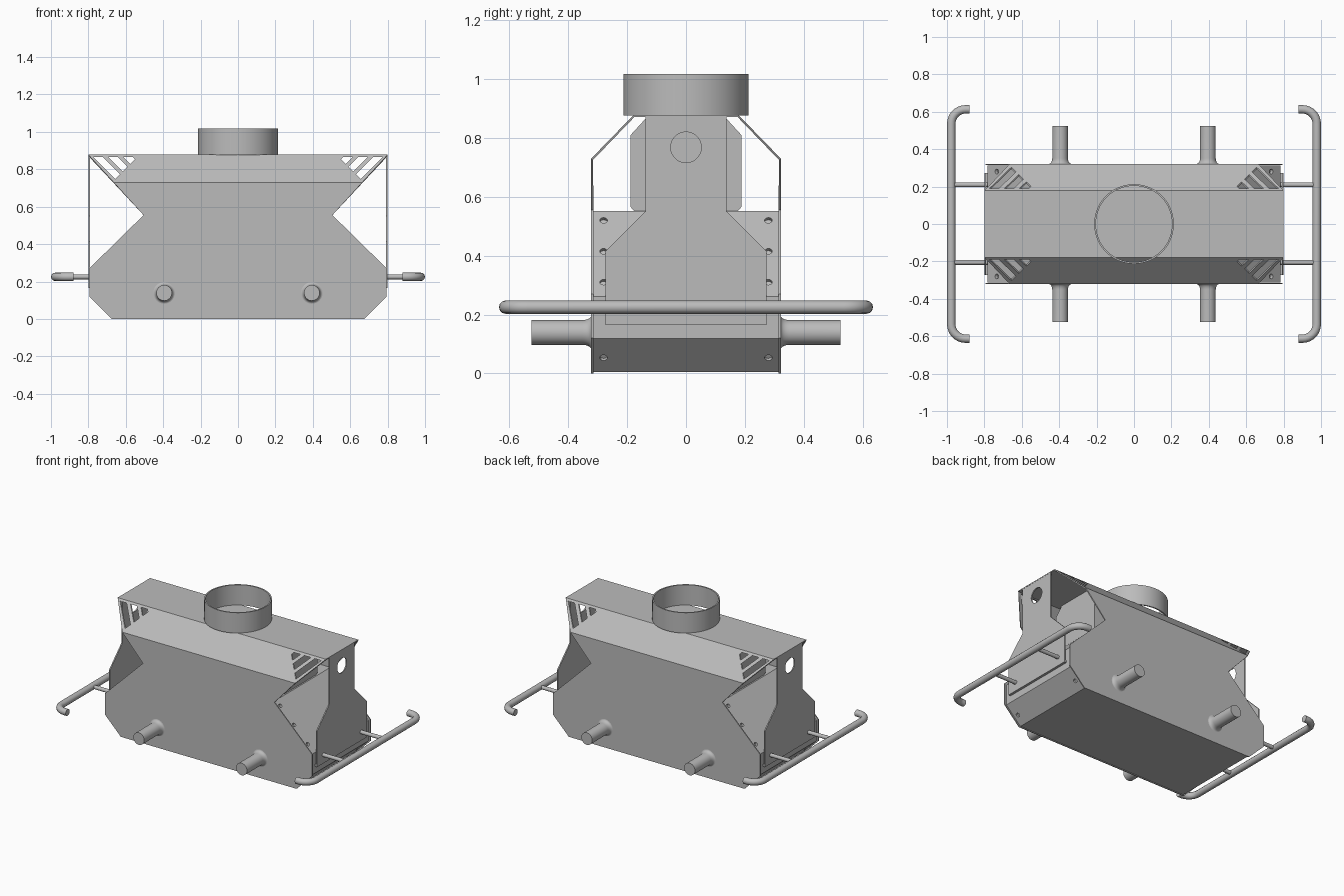
import bpy, bmesh, math
from mathutils import Vector

if "Cube" in bpy.data.objects:
    bpy.data.objects.remove(bpy.data.objects["Cube"])

grey = bpy.data.materials.new("sheet metal grey")
grey.use_nodes = True
colour = (0.5, 0.5, 0.5, 1)
grey.diffuse_color = colour
grey.node_tree.nodes["Principled BSDF"].inputs["Base Color"].default_value = colour


def finish(bm, name, smooth=False):
    bmesh.ops.remove_doubles(bm, verts=bm.verts, dist=1e-5)
    bmesh.ops.recalc_face_normals(bm, faces=bm.faces)
    mesh = bpy.data.meshes.new(name)
    bm.to_mesh(mesh)
    bm.free()
    mesh.materials.append(grey)
    ob = bpy.data.objects.new(name, mesh)
    bpy.context.collection.objects.link(ob)
    bpy.ops.object.select_all(action='DESELECT')
    ob.select_set(True)
    bpy.context.view_layer.objects.active = ob
    if smooth:
        bpy.ops.object.shade_smooth_by_angle(angle=math.radians(35))
    return ob


def face(bm, points):
    return bm.faces.new([bm.verts.new(p) for p in points])


def prism(bm, points, offset):
    """Extrude a polygon of 3D points by an offset."""
    ext = bmesh.ops.extrude_face_region(bm, geom=[face(bm, points)])
    verts = [v for v in ext["geom"] if isinstance(v, bmesh.types.BMVert)]
    bmesh.ops.translate(bm, vec=offset, verts=verts)


def lathe(name, profile, centre, axis, steps=48):
    """Spin a (radius, distance) profile about an axis through the centre."""
    bm = bmesh.new()
    turn = Vector((0, 0, 1)).rotation_difference(Vector(axis))
    verts = [bm.verts.new(turn @ Vector((r, 0, h)) + Vector(centre)) for r, h in profile]
    edges = [bm.edges.new(pair) for pair in zip(verts, verts[1:])]
    bmesh.ops.spin(bm, geom=verts + edges, cent=centre, axis=axis,
                   angle=math.tau, steps=steps)
    return finish(bm, name, True)


def apply_modifier(ob, kind, **settings):
    mod = ob.modifiers.new(kind.title(), kind)
    for key, value in settings.items():
        setattr(mod, key, value)
    bpy.context.view_layer.objects.active = ob
    bpy.ops.object.modifier_apply(modifier=mod.name)


def cut(ob, cutter):
    apply_modifier(ob, 'BOOLEAN', object=cutter, operation='DIFFERENCE', solver='EXACT')
    bpy.data.objects.remove(cutter)


def mirrored(half):
    return half + [(-x, z) for x, z in reversed(half)]


# Folded outer shell: front and back sheets, slopes and top
half = [(0.675, 0), (0.795, 0.12), (0.795, 0.27), (0.505, 0.555), (0.664, 0.73)]
bm = bmesh.new()
for s in (-1, 1):
    face(bm, [(x, s * 0.322, z) for x, z in mirrored(half)])
    face(bm, [(-0.664, s * 0.322, 0.73), (0.664, s * 0.322, 0.73),
              (0.8, s * 0.178, 0.878), (-0.8, s * 0.178, 0.878)])
face(bm, [(x, y, 0.878) for x, y in ((-0.8, -0.178), (0.8, -0.178), (0.8, 0.178), (-0.8, 0.178))])
shell = finish(bm, "outer_shell")
apply_modifier(shell, 'SOLIDIFY', thickness=0.007, offset=-1, use_even_offset=True)

# Diagonal vent slots in the shell corners
bm = bmesh.new()
for s in (-1, 1):
    for i in range(3):
        a = 0.093 + 0.08 * i
        b, top, k = a + 0.05, 0.866, 1.405
        slot = [(a - top, top), (b - top, top), ((b - k) / 2, (b + k) / 2), ((a - k) / 2, (a + k) / 2)]
        prism(bm, [(s * x, -0.5, z) for x, z in slot], (0, 1, 0))
cut(shell, finish(bm, "slot_cutter"))

# Lower body tucked between the sheets
body = [(0.668, 0.004), (0.782, 0.118), (0.782, 0.262), (0.49, 0.551)]
bm = bmesh.new()
prism(bm, [(x, -0.314, z) for x, z in mirrored(body)], (0, 0.628, 0))
lower_body = finish(bm, "lower_body")

# Bolt holes along the sloping end panels
bm = bmesh.new()
spots = [(0.52, 0.7), (0.415, 0.7), (0.31, 0.7), (0.053, -0.7)]
for z, tilt in spots:
    x = 0.782 - (z - 0.262) * 1.01 if tilt > 0 else 0.717
    for s in (-1, 1):
        for y in (-0.28, 0.28):
            spin = Vector((0, 0, 1)).rotation_difference(Vector((s, 0, tilt)))
            matrix = spin.to_matrix().to_4x4()
            matrix.translation = (s * x, y, z)
            bmesh.ops.create_cone(bm, cap_ends=True, segments=16, radius1=0.013,
                                  radius2=0.013, depth=0.03, matrix=matrix)
cut(lower_body, finish(bm, "bolt_cutter"))

# Inner housing under the top sheet
bm = bmesh.new()
housing = [(0.175, 0.55), (0.188, 0.565), (0.188, 0.81), (0.135, 0.868)]
prism(bm, [(-0.48, y, z) for y, z in mirrored(housing)], (0.96, 0, 0))
finish(bm, "inner_housing")

# End plates with a round hole
plate = [(0.273, 0.165), (0.273, 0.415), (0.138, 0.55), (0.138, 0.872)]
for side, s in (("left", 1), ("right", -1)):
    bm = bmesh.new()
    prism(bm, [(s * 0.799, y, z) for y, z in mirrored(plate)], (-s * 0.008, 0, 0))
    end_plate = finish(bm, side + "_end_plate")
    cut(end_plate, lathe("hole_cutter", [(0, -0.05), (0.052, -0.05), (0.052, 0.05), (0, 0.05)],
                         (s * 0.795, 0, 0.768), (1, 0, 0)))
    # Mounting foot joining the plate to the body
    bm = bmesh.new()
    prism(bm, [(s * 0.78, y, z) for y, z in ((-0.273, 0.165), (0.273, 0.165), (0.273, 0.18), (-0.273, 0.18))],
          (s * 0.014, 0, 0))
    finish(bm, side + "_plate_foot")

    # Bumper bar with rounded ends
    path = [(0.88, -0.613), (0.9, -0.613)]
    for i in range(9):
        t = math.radians(11.25 * i)
        path.append((0.9 + 0.077 * math.sin(t), -0.536 - 0.077 * math.cos(t)))
    path += [(x, -y) for x, y in reversed(path)]
    curve = bpy.data.curves.new(side + "_bumper_bar", 'CURVE')
    curve.dimensions = '3D'
    curve.bevel_depth = 0.0225
    curve.bevel_resolution = 4
    curve.use_fill_caps = True
    spline = curve.splines.new('POLY')
    spline.points.add(len(path) - 1)
    for point, (x, y) in zip(spline.points, path):
        point.co = (s * x, y, 0.225, 1)
    curve.materials.append(grey)
    bar = bpy.data.objects.new(side + "_bumper_bar", curve)
    bpy.context.collection.objects.link(bar)
    for end, y in (("front", -0.205), ("back", 0.21)):
        lathe(f"{side}_{end}_bar_strut", [(0, 0), (0.013, 0), (0.013, 0.19), (0, 0.19)],
              (s * 0.78, y, 0.225), (s, 0, 0), 20)

    # Side pipes with flared roots
    for end, d in (("front", -1), ("back", 1)):
        flare = [(0.042 + 0.016 * (1 - math.sin(t)), 0.03 * (1 - math.cos(t)))
                 for t in (math.radians(15 * i) for i in range(7))]
        lathe(f"{side}_{end}_pipe", flare + [(0.042, 0.203), (0, 0.203)],
              (s * 0.395, d * 0.322, 0.139), (0, d, 0), 32)

# Open round collar on top
lathe("top_collar", [(0.204, 0.876), (0.213, 0.876), (0.213, 1.018), (0.204, 1.018), (0.204, 0.876)],
      (0, 0, 0), (0, 0, 1), 64)
